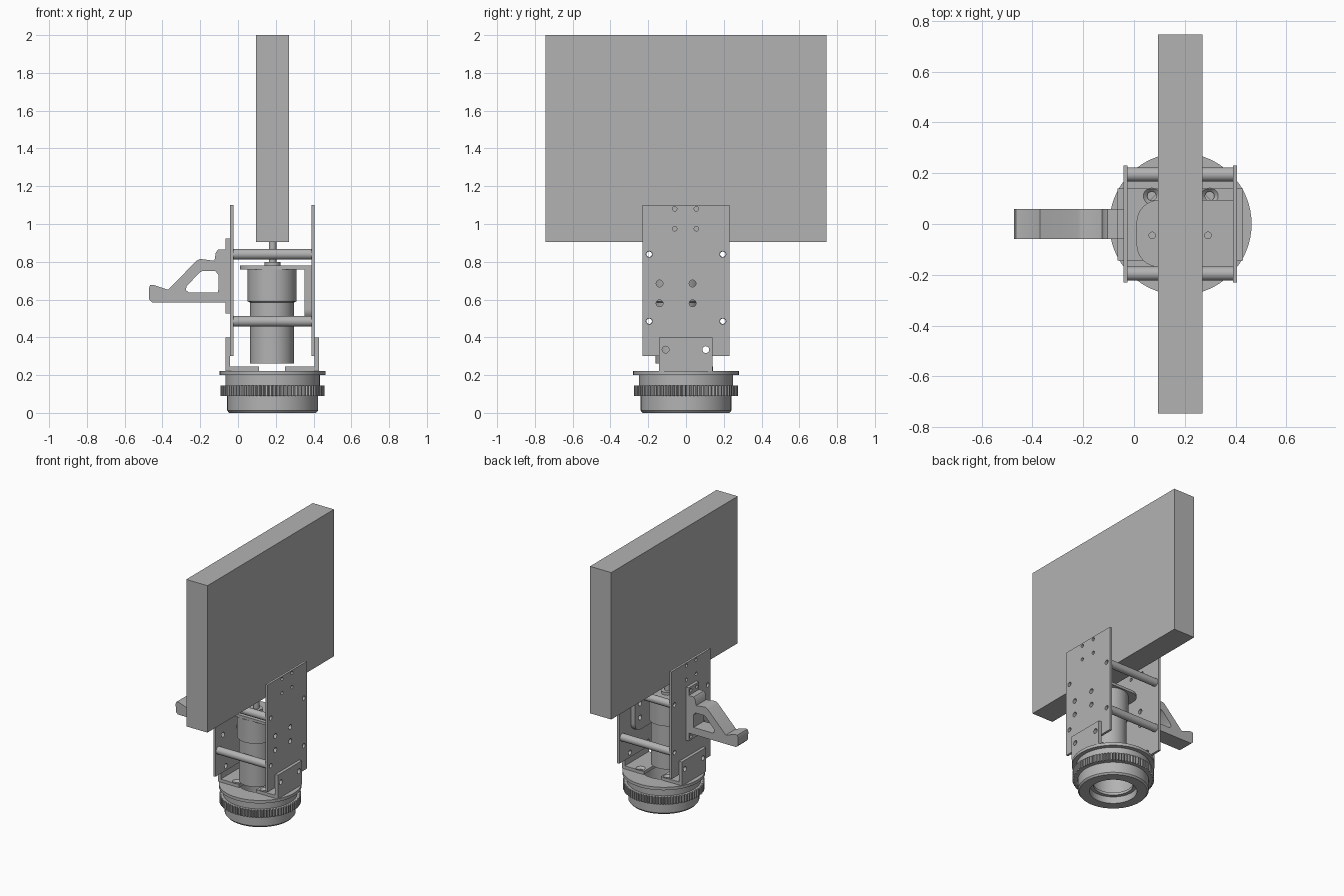
import bpy, bmesh
from math import sin, cos, pi, radians
from mathutils import Matrix, Vector

cube = bpy.data.objects.get("Cube")
if cube:
    bpy.data.objects.remove(cube, do_unlink=True)

GREY = (0.45, 0.45, 0.45, 1)
grey = bpy.data.materials.new("plain grey")
grey.use_nodes = True
grey.diffuse_color = GREY
grey.node_tree.nodes["Principled BSDF"].inputs["Base Color"].default_value = GREY

CX = 0.183        # axis of the round base
MY = -0.045       # motor axis in y
PLANES = {        # local u, v, normal directions of a flat profile
    "X": ((0, 1, 0), (0, 0, 1), (1, 0, 0)),
    "Y": ((1, 0, 0), (0, 0, 1), (0, -1, 0)),
    "Z": ((1, 0, 0), (0, 1, 0), (0, 0, 1)),
}


def finish(name, mesh):
    mesh.materials.clear()
    mesh.materials.append(grey)
    ob = bpy.data.objects.new(name, mesh)
    bpy.context.collection.objects.link(ob)
    bpy.ops.object.select_all(action="DESELECT")
    ob.select_set(True)
    bpy.context.view_layer.objects.active = ob
    bpy.ops.object.shade_smooth_by_angle(angle=radians(35))
    return ob


def circle(u, v, r, n=24):
    return [(u + r * cos(2 * pi * i / n), v + r * sin(2 * pi * i / n)) for i in range(n)]


def rect(u0, u1, v0, v1, radii=(0, 0, 0, 0)):
    """Rectangle whose corners (from lower left, anticlockwise) may be rounded."""
    pts = []
    corners = ((u0, v0, 1, 1), (u1, v0, -1, 1), (u1, v1, -1, -1), (u0, v1, 1, -1))
    for k, (u, v, su, sv) in enumerate(corners):
        r = radii[k]
        for s in range(9 if r else 1):
            a = pi + k * pi / 2 + s * pi / 16
            pts.append((u + su * r + r * cos(a), v + sv * r + r * sin(a)))
    return pts


def slab(name, plane, low, high, outline, holes=()):
    """Flat profile with holes, extruded from low to high along its normal."""
    curve = bpy.data.curves.new(name, "CURVE")
    curve.dimensions = "2D"
    curve.fill_mode = "BOTH"
    curve.extrude = (high - low) / 2
    for loop in [outline, *holes]:
        spline = curve.splines.new("POLY")
        spline.points.add(len(loop) - 1)
        for p, (u, v) in zip(spline.points, loop):
            p.co = (u, v, 0, 1)
        spline.use_cyclic_u = True
    temp = bpy.data.objects.new(name + " temp", curve)
    bpy.context.collection.objects.link(temp)
    graph = bpy.context.evaluated_depsgraph_get()
    mesh = bpy.data.meshes.new_from_object(temp.evaluated_get(graph))
    bpy.data.objects.remove(temp, do_unlink=True)
    u, v, n = (Vector(a) for a in PLANES[plane])
    turn = Matrix((u, v, n)).transposed().to_4x4()
    mesh.transform(Matrix.Translation(n * (low + high) / 2) @ turn)
    bm = bmesh.new()
    bm.from_mesh(mesh)
    bmesh.ops.remove_doubles(bm, verts=bm.verts, dist=1e-5)
    bmesh.ops.recalc_face_normals(bm, faces=bm.faces)
    bm.to_mesh(mesh)
    bm.free()
    return finish(name, mesh)


def lathe(name, profile, x=0, y=0, z=0, axis="Z", closed=True, steps=64):
    """Turn (radius, height) points around the axis; open profiles end on it."""
    bm = bmesh.new()
    verts = [bm.verts.new((r, 0, h)) for r, h in profile]
    edges = [bm.edges.new(pair) for pair in zip(verts, verts[1:])]
    if closed:
        edges.append(bm.edges.new((verts[-1], verts[0])))
    bmesh.ops.spin(bm, geom=verts + edges, cent=(0, 0, 0), axis=(0, 0, 1),
                   angle=2 * pi, steps=steps)
    bmesh.ops.remove_doubles(bm, verts=bm.verts, dist=1e-5)
    bmesh.ops.recalc_face_normals(bm, faces=bm.faces)
    if axis == "X":
        bm.transform(Matrix.Rotation(pi / 2, 4, "Y"))
    bm.transform(Matrix.Translation((x, y, z)))
    mesh = bpy.data.meshes.new(name)
    bm.to_mesh(mesh)
    bm.free()
    return finish(name, mesh)


# Big panel on top
slab("panel", "X", 0.095, 0.27, rect(-0.745, 0.745, 0.905, 2.0))

# Round base: lower collar, upper body and rim, bored through
lathe("base", [
    (0.16, 0), (0.23, 0), (0.24, 0.012), (0.24, 0.09), (0.25, 0.09), (0.25, 0.2),
    (0.28, 0.2), (0.28, 0.222), (0.15, 0.222), (0.15, 0.07), (0.135, 0.07),
    (0.135, 0.05), (0.16, 0.05)], x=CX)

# Knurled ring around the base
TEETH = 80
knurl = []
for i in range(TEETH):
    for shift, r in ((0, 0.262), (0.3, 0.276), (0.7, 0.276), (0.95, 0.262)):
        a = 2 * pi * (i + shift) / TEETH
        knurl.append((CX + r * cos(a), r * sin(a)))
slab("knurled_ring", "Z", 0.09, 0.145, knurl, [circle(CX, 0, 0.235, 64)])

# Side plates
posts = [(y, z) for y in (-0.195, 0.195) for z in (0.485, 0.84)]
plate_holes = [circle(y, z, 0.016) for y, z in posts]
plate_holes += [circle(y, z, 0.012) for y in (-0.06, 0.055) for z in (0.975, 1.08)]
motor_holes = [circle(y, z, 0.018) for y in (-0.14, 0.035) for z in (0.58, 0.685)]
foot_holes = [circle(y, 0.335, 0.018) for y in (-0.108, 0.105)]
for side, x in (("right", -0.042), ("left", 0.389)):
    slab(side + "_plate", "X", x, x + 0.017, rect(-0.23, 0.23, 0.3, 1.1),
         plate_holes + motor_holes + foot_holes)

# Angle brackets joining the plates to the base
brackets = (("right", -0.065, -0.042, -0.065, 0.11, 0.07),
            ("left", 0.406, 0.429, 0.25, 0.429, 0.298))
for side, x0, x1, foot0, foot1, screw_x in brackets:
    slab(side + "_bracket_upright", "X", x0, x1, rect(-0.143, 0.14, 0.222, 0.4), foot_holes)
    slab(side + "_bracket_foot", "Z", 0.222, 0.245, rect(foot0, foot1, -0.143, 0.14),
         [circle(screw_x, y, 0.033) for y in (-0.11, 0.11)])
    for y in (-0.11, 0.11):
        lathe(side + "_countersink", [(0.033, 0.245), (0.018, 0.23), (0.018, 0.222),
              (0.033, 0.222)], x=screw_x, y=y, steps=24)

# Tubular posts between the plates
for y, z in posts:
    lathe("spacer_post", [(0.014, 0), (0.028, 0), (0.028, 0.414), (0.014, 0.414)],
          x=-0.025, y=y, z=z, axis="X", steps=32)

# Motor with gearbox, hub and drive shaft
lathe("motor", [
    (0, 0.262), (0.116, 0.262), (0.116, 0.585), (0.129, 0.59), (0.129, 0.76), (0, 0.76)],
    x=CX - 0.003, y=MY, closed=False)
lathe("drive_shaft", [
    (0, 0.76), (0.042, 0.76), (0.042, 0.8), (0.02, 0.8), (0.02, 0.91), (0, 0.91)],
    x=CX, y=MY, closed=False, steps=32)

# Motor bracket: top flange and upright
slab("motor_bracket_top", "Z", 0.76, 0.78,
     rect(0.01, 0.389, -0.17, 0.095, (0.09, 0, 0, 0.09)),
     [circle(x, MY, 0.013) for x in (0.072, 0.291)])
slab("motor_bracket_upright", "X", 0.353, 0.389,
     rect(-0.17, 0.095, 0.49, 0.77, (0.06, 0.06, 0, 0)), motor_holes)

# Handle arm and its mounting pad
slab("handle_arm", "Y", -0.06, 0.06, [
    (-0.455, 0.585), (-0.06, 0.585), (-0.06, 0.865), (-0.105, 0.865), (-0.117, 0.85),
    (-0.125, 0.805), (-0.2, 0.815), (-0.22, 0.805), (-0.37, 0.652), (-0.45, 0.678),
    (-0.465, 0.676), (-0.472, 0.66), (-0.47, 0.6)],
    [[(-0.26, 0.638), (-0.105, 0.638), (-0.102, 0.73), (-0.12, 0.75), (-0.19, 0.75),
      (-0.205, 0.742), (-0.272, 0.67), (-0.276, 0.65)]])
slab("handle_pad", "X", -0.065, -0.042, rect(-0.06, 0.06, 0.525, 0.922),
     [circle(y, z, 0.012) for y in (-0.035, 0.035) for z in (0.55, 0.895)])
